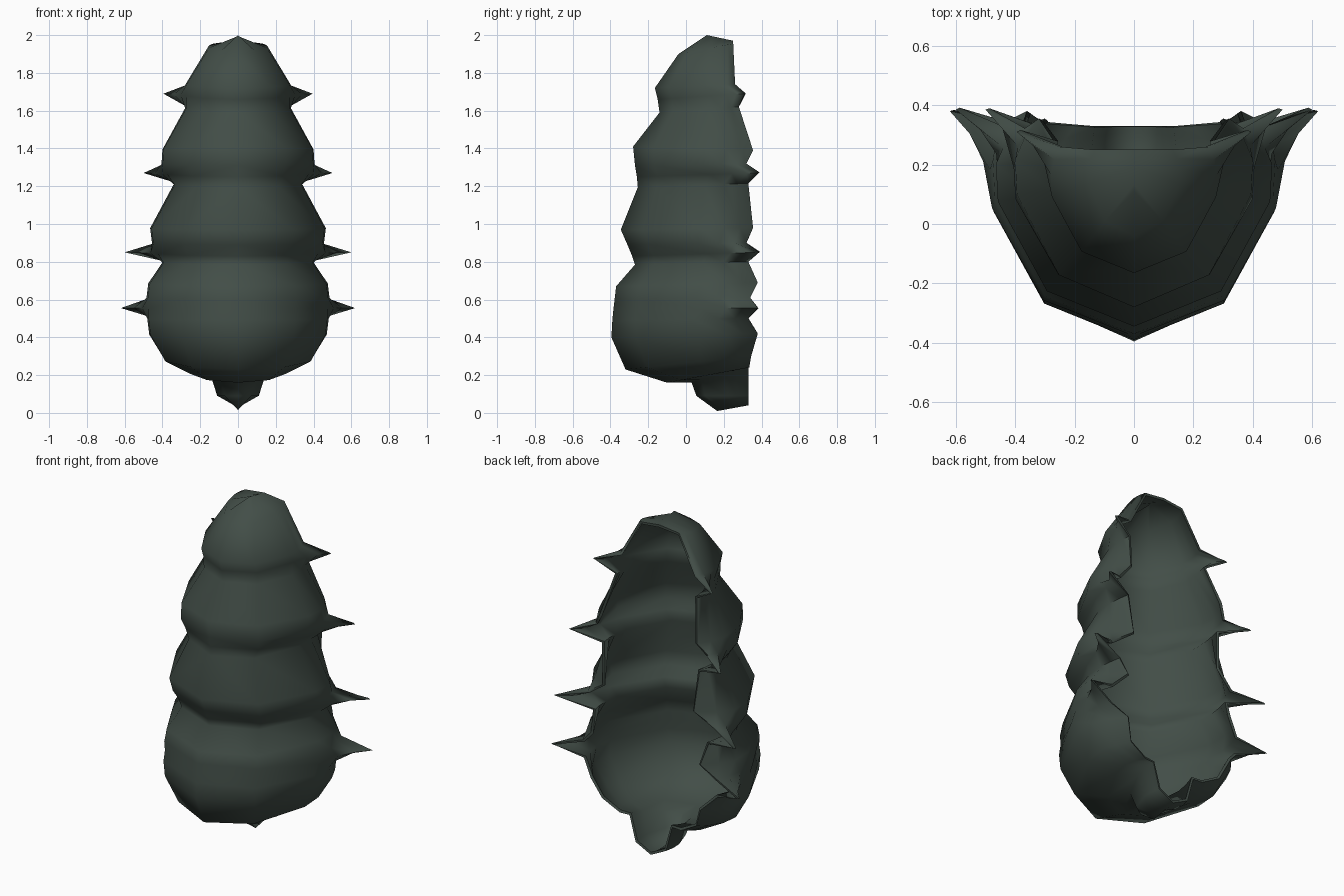
import bpy
import math

# One flat colour
mat = bpy.data.materials.new("dark green grey")
mat.diffuse_color = (0.055, 0.076, 0.064, 1.0)

# Half cross-sections from crown to tail:
# front height, half width, front y, rim height, rim x, rim y
RINGS = [
    (2.00, 0.00, 0.11, 1.97, 0.00, 0.25),
    (1.90, 0.155, -0.04, 1.955, 0.13, 0.25),
    (1.72, 0.28, -0.165, 1.74, 0.25, 0.26),
    (1.66, 0.28, -0.15, 1.69, 0.395, 0.31),   # top spike
    (1.59, 0.28, -0.14, 1.62, 0.27, 0.28),
    (1.41, 0.40, -0.28, 1.39, 0.32, 0.355),
    (1.31, 0.405, -0.27, 1.32, 0.37, 0.32),
    (1.25, 0.38, -0.26, 1.27, 0.50, 0.385),   # upper spike
    (1.195, 0.34, -0.255, 1.215, 0.32, 0.33),
    (0.97, 0.465, -0.345, 0.98, 0.30, 0.355),
    (0.89, 0.455, -0.31, 0.90, 0.42, 0.32),
    (0.83, 0.43, -0.285, 0.85, 0.60, 0.385),  # lower spike
    (0.785, 0.40, -0.27, 0.80, 0.38, 0.33),
    (0.67, 0.475, -0.37, 0.69, 0.36, 0.38),
    (0.60, 0.485, -0.378, 0.61, 0.44, 0.34),
    (0.55, 0.48, -0.384, 0.555, 0.62, 0.38),  # bottom spike
    (0.49, 0.48, -0.39, 0.50, 0.44, 0.33),
    (0.40, 0.47, -0.395, 0.42, 0.36, 0.38),
    (0.23, 0.39, -0.32, 0.30, 0.31, 0.345),
    (0.16, 0.26, -0.10, 0.24, 0.20, 0.335),
    (0.16, 0.15, 0.03, 0.24, 0.14, 0.33),     # tail
    (0.09, 0.11, 0.055, 0.09, 0.10, 0.33),
    (0.01, 0.00, 0.165, 0.04, 0.00, 0.33),
]
Y_STEPS = (0.0, 0.17, 0.60, 0.78, 0.90, 1.0)


def ring_points(zf, w, yf, zr, xr, yr):
    """Half ring from the front centre line to the back rim."""
    out = max(xr - w, 0.0)
    if out > 0:   # spike ring flares outward
        xs = (0, 0.63 * w, 0.985 * w, w + 0.2 * out, w + 0.52 * out, xr)
    else:         # shell ring curls inward
        xs = (0, 0.63 * w, 0.985 * w, w, 0.6 * w + 0.4 * xr, xr)
    return [(x, yf + (yr - yf) * t, zf + (zr - zf) * t)
            for x, t in zip(xs, Y_STEPS)]


# Segmented shell, open at the back
n = len(Y_STEPS)
verts = [p for r in RINGS for p in ring_points(*r)]
faces = [(i * n + j, (i + 1) * n + j, (i + 1) * n + j + 1, i * n + j + 1)
         for i in range(len(RINGS) - 1) for j in range(n - 1)]
mesh = bpy.data.meshes.new("segmented_shell")
mesh.from_pydata(verts, [], faces)
mesh.update()
shell = bpy.data.objects.new("segmented_shell", mesh)
bpy.context.collection.objects.link(shell)
mesh.materials.append(mat)

# Second half and wall thickness
mirror = shell.modifiers.new("mirror", 'MIRROR')
mirror.use_axis[0] = True
mirror.merge_threshold = 0.001
wall = shell.modifiers.new("wall", 'SOLIDIFY')
wall.thickness = 0.015
wall.offset = -1

bpy.context.view_layer.objects.active = shell
shell.select_set(True)
for name in ("mirror", "wall"):
    bpy.ops.object.modifier_apply(modifier=name)
bpy.ops.object.shade_smooth_by_angle(angle=math.radians(75))
